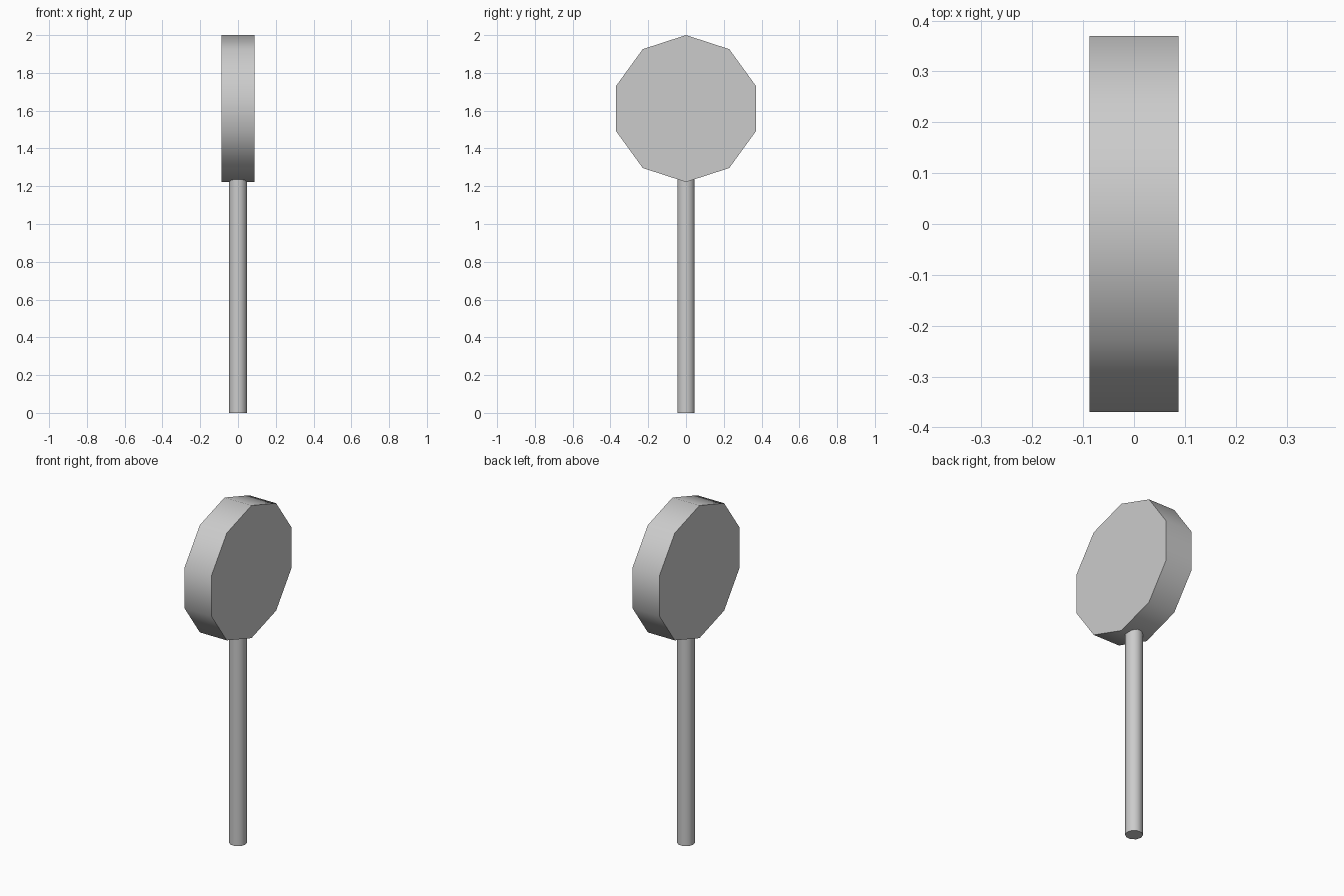
import bpy
from math import radians

if "Cube" in bpy.data.objects:
    bpy.data.objects.remove(bpy.data.objects["Cube"])

SIDES = 10


def smooth_cylinder(name, radius, depth, location, rotation):
    """Ten-sided cylinder with a smooth wall and flat, sharp-edged caps."""
    bpy.ops.mesh.primitive_cylinder_add(vertices=SIDES, radius=radius, depth=depth,
                                        location=location, rotation=rotation)
    obj = bpy.context.object
    obj.name = name
    bpy.ops.object.transform_apply(location=False, rotation=True, scale=False)
    bpy.ops.object.shade_smooth_by_angle(angle=radians(50))
    return obj


# Round head: a disc facing left and right, with a corner pointing straight up
HEAD_RADIUS = 0.389
HEAD_Z = 2.0 - HEAD_RADIUS
smooth_cylinder("head", HEAD_RADIUS, 0.175, (0, 0, HEAD_Z),
                (radians(90), 0, radians(90)))

# Stick: stands on the ground and runs a little way into the head
STICK_TOP = 1.27
smooth_cylinder("stick", 0.048, STICK_TOP, (0, 0, STICK_TOP / 2),
                (0, 0, radians(90)))
